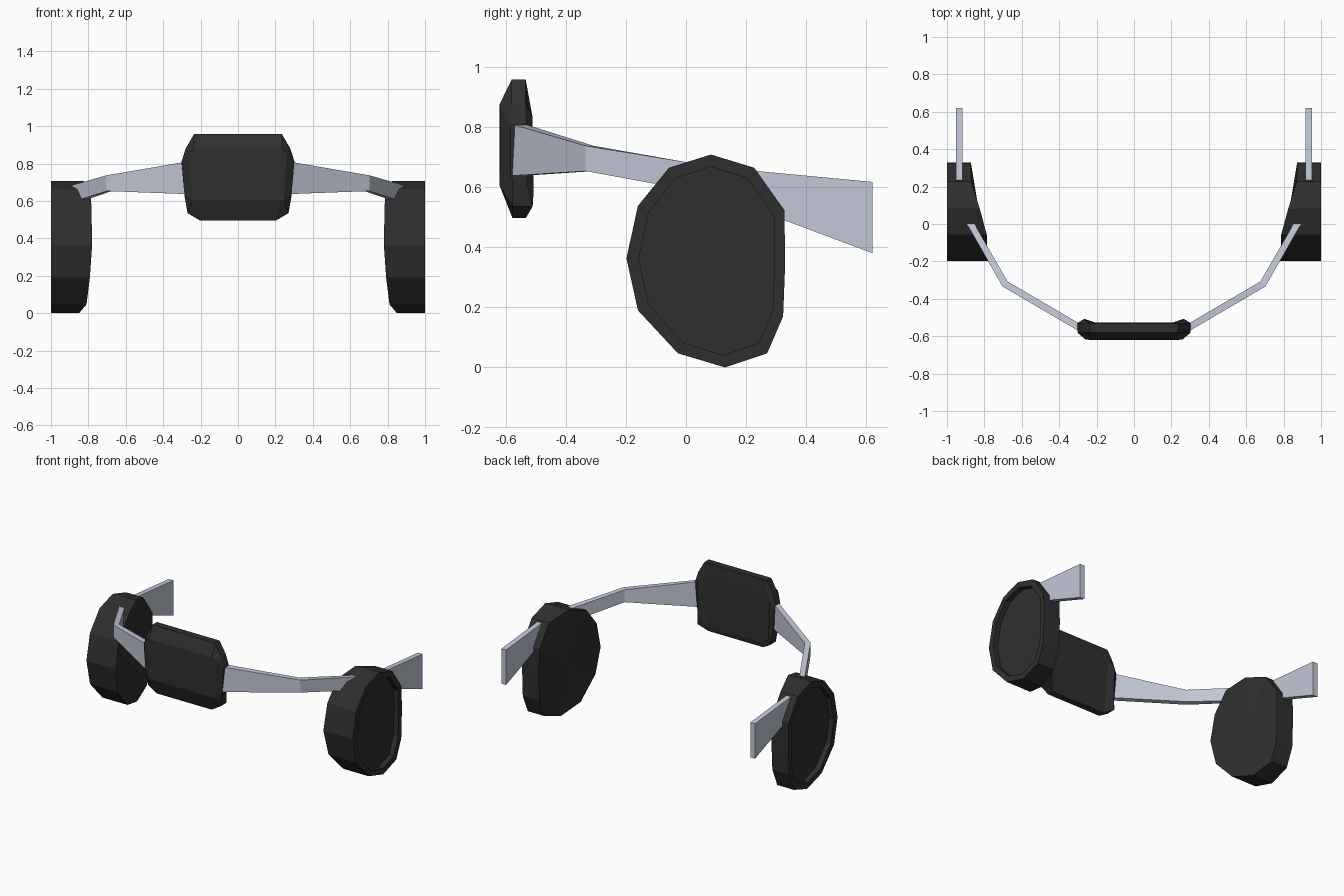
import bpy, bmesh
from mathutils import Vector

if "Cube" in bpy.data.objects:
    bpy.data.objects.remove(bpy.data.objects["Cube"])


def material(name, rgb):
    m = bpy.data.materials.new(name)
    m.diffuse_color = (*rgb, 1)
    m.use_nodes = True
    m.node_tree.nodes["Principled BSDF"].inputs["Base Color"].default_value = m.diffuse_color
    return m


BLACK = material("matte black", (0.028, 0.028, 0.028))
METAL = material("pale steel", (0.54, 0.58, 0.68))


def make(name, rings, mat, mirror=True, fan_start=False):
    """Loft closed rings of points, cap both ends, optionally mirror in x."""
    bm = bmesh.new()
    loops = [[bm.verts.new(p) for p in r] for r in rings]
    n = len(rings[0])
    for a, b in zip(loops, loops[1:]):
        for i in range(n):
            j = (i + 1) % n
            bm.faces.new((a[i], a[j], b[j], b[i]))
    if fan_start:
        c = bm.verts.new(sum((Vector(p) for p in rings[0]), Vector()) / n)
        for i in range(n):
            bm.faces.new((c, loops[0][(i + 1) % n], loops[0][i]))
    else:
        bm.faces.new(loops[0][::-1])
    bm.faces.new(loops[-1])
    bmesh.ops.recalc_face_normals(bm, faces=bm.faces)
    me = bpy.data.meshes.new(name)
    bm.to_mesh(me)
    bm.free()
    me.materials.append(mat)
    ob = bpy.data.objects.new(name, me)
    bpy.context.collection.objects.link(ob)
    if mirror:
        ob.modifiers.new("mirror", 'MIRROR')
    return ob


# Side pods: twelve-sided drums, slanted inner face, recessed outer face
# each point: y, z, x of the inner face
rim = [(.083, .708, .825), (.227, .664, .87), (.327, .523, .872),
       (.33, .35, .873), (.323, .17, .875), (.27, .047, .875),
       (.13, 0, .85), (-.027, .047, .81), (-.16, .19, .792),
       (-.198, .363, .78), (-.16, .537, .783), (-.057, .664, .787)]
cy, cz = .085, .354


def inset(x):
    return [(x, cy + (y - cy) * .855, cz + (z - cz) * .885) for y, z, _ in rim]


make("side_pod", [[(x, y, z) for y, z, x in rim],
                  [(1, y, z) for y, z, _ in rim],
                  inset(1), inset(.965)], BLACK, fan_start=True)

# Rear arms: flat flaring blades
make("rear_arm", [[(.918, y, lo), (.953, y, lo), (.953, y, hi), (.918, y, hi)]
                  for y, lo, hi in ((.12, .567, .664), (.62, .38, .617))], METAL)

# Connecting bands: each station is inner xy, outer xy, bottom, top
stations = [((.27, -.545), (.265, -.59), .637, .812),
            ((.676, -.307), (.703, -.334), .653, .737),
            ((.853, 0), (.893, 0), .592, .683)]
make("connecting_band", [[(*i, lo), (*o, lo), (*o, hi), (*i, hi)]
                         for i, o, lo, hi in stations], METAL)

# Centre pad: bevelled cross-sections lofted across x
full = [(.235, -.58, .957), (.235, -.62, .875), (.225, -.62, .605),
        (.205, -.577, .497), (.205, -.533, .497), (.205, -.527, .53),
        (.235, -.527, .87), (.235, -.533, .957)]
shoulder = [(.28, -.58, .875), (.26, -.617, .86), (.245, -.617, .6),
            (.27, -.577, .535), (.27, -.51, .535), (.265, -.507, .58),
            (.27, -.51, .83), (.28, -.533, .88)]
end = [(.302, -.578, .81), (.30, -.583, .8), (.287, -.583, .64),
       (.285, -.575, .62), (.285, -.53, .62), (.285, -.528, .64),
       (.30, -.528, .8), (.302, -.53, .81)]
right = [full, shoulder, end]
left = [[(-x, y, z) for x, y, z in r] for r in reversed(right)]
make("centre_pad", left + right, BLACK, mirror=False)
